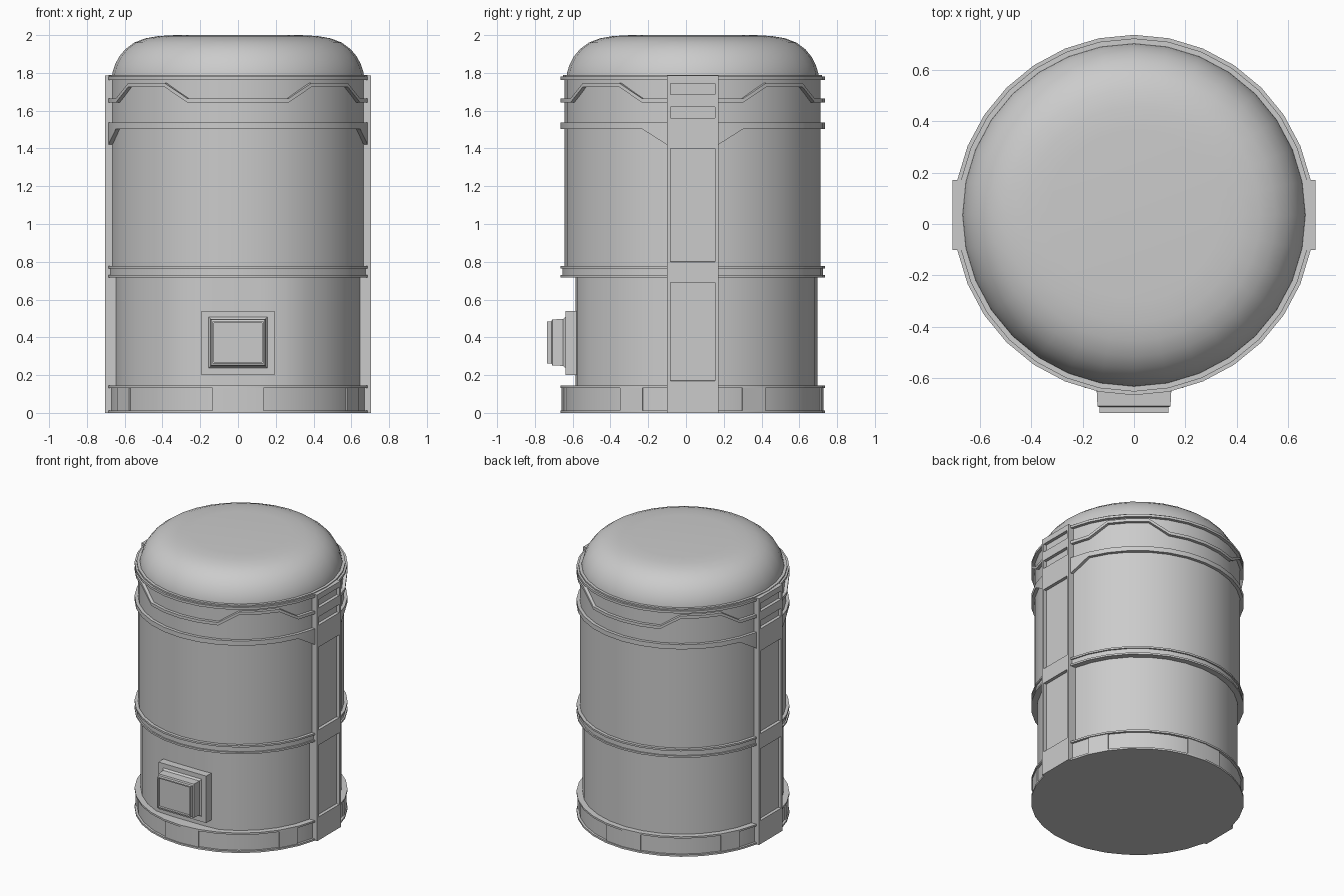
import bpy, bmesh
from math import sin, cos, pi, radians

if "Cube" in bpy.data.objects:
    bpy.data.objects.remove(bpy.data.objects["Cube"])

N = 32          # sides of the barrel
CY = 0.035      # barrel axis in y
STEP = 2 * pi / N


def finish(name, bm, mirror=False):
    bmesh.ops.recalc_face_normals(bm, faces=bm.faces[:])
    me = bpy.data.meshes.new(name)
    bm.to_mesh(me)
    bm.free()
    ob = bpy.data.objects.new(name, me)
    ob.location.y = CY
    bpy.context.collection.objects.link(ob)
    if mirror:
        ob.modifiers.new("Mirror", 'MIRROR').use_axis = (True, False, False)
    return ob


def ring_point(i, r, z):
    a = i * STEP                      # index 0 points to the front
    return (r * sin(a), -r * cos(a), z)


def lathe(name, profile, flat_y=None):
    """Solid of revolution with closed ends, optionally flattened at the front."""
    bm = bmesh.new()
    loops = [[bm.verts.new(ring_point(i, r, z)) for i in range(N)] for r, z in profile]
    for a, b in zip(loops, loops[1:]):
        for i in range(N):
            j = (i + 1) % N
            bm.faces.new((a[i], a[j], b[j], b[i]))
    bm.faces.new(loops[0])
    bm.faces.new(loops[-1])
    if flat_y is not None:
        for v in bm.verts:
            v.co.y = max(v.co.y, flat_y - CY)
    return finish(name, bm)


def band(name, heights, r_in, r_out, first=0, count=N):
    """Hoop or arc; heights(i) gives bottom and top for each side."""
    bm = bmesh.new()
    closed = count == N
    secs = []
    for i in range(first, first + count + (0 if closed else 1)):
        lo, hi = heights(i)
        secs.append([bm.verts.new(ring_point(i, r, z)) for r, z in
                     ((r_in, lo), (r_out, lo), (r_out, hi), (r_in, hi))])
    for s in range(count):
        a, b = secs[s], secs[(s + 1) % len(secs)]
        for k in range(4):
            bm.faces.new((a[k], a[(k + 1) % 4], b[(k + 1) % 4], b[k]))
    if not closed:
        bm.faces.new(secs[0])
        bm.faces.new(secs[-1])
    return finish(name, bm)


def channel(z0, z1, r_lip, r_web, lip, r_in=0.64):
    return [(r_in, z0), (r_lip, z0), (r_lip, z0 + lip), (r_web, z0 + lip),
            (r_web, z1 - lip), (r_lip, z1 - lip), (r_lip, z1), (r_in, z1)]


# barrel shell
lathe("lower_body", [(0.66, 0.10), (0.66, 0.74)], flat_y=-0.584)
lathe("upper_body", [(0.678, 0.74), (0.678, 1.775)])
lathe("dome_lid", [(0.668, 1.77), (0.665, 1.80), (0.652, 1.842), (0.63, 1.885),
                   (0.597, 1.925), (0.55, 1.96), (0.49, 1.983), (0.42, 1.995),
                   (0.33, 2.0)])

# hoops
lathe("base_ring", channel(0.0, 0.145, 0.70, 0.684, 0.013, 0.60))
lathe("middle_hoop", channel(0.717, 0.778, 0.70, 0.69, 0.013))
lathe("top_hoop", [(0.64, 1.763), (0.70, 1.763), (0.70, 1.780), (0.686, 1.780),
                   (0.686, 1.79), (0.64, 1.79)])


# trim that steps up four times around the barrel
def zigzag(i):
    z = 1.725 if i % 8 in (3, 4, 5) else 1.643
    return z, z + 0.021


band("zigzag_trim", zigzag, 0.66, 0.70)


# shoulder hoop, widening downwards beside the side columns
def shoulder(i):
    near_column = abs(i % 16 - 8) <= 1
    return (1.42 if near_column else 1.503), 1.537


band("shoulder_hoop", shoulder, 0.66, 0.70)

# raised plates on the base ring
for k, (first, count) in enumerate([(-1, 2), (5, 1), (10, 1), (15, 2), (21, 1), (26, 1)]):
    band(f"base_plate_{k + 1}", lambda i: (0.012, 0.134), 0.67, 0.693, first, count)

# side columns with recessed panels
ys = [-0.136, -0.118, 0.118, 0.136]
zs = [0.0, 0.17, 0.69, 0.80, 1.40, 1.56, 1.62, 1.685, 1.745, 1.785]
bm = bmesh.new()
grid = [[bm.verts.new((0.705, y, z)) for y in ys] for z in zs]
panels = []
for r in range(len(zs) - 1):
    for c in range(3):
        f = bm.faces.new((grid[r][c], grid[r][c + 1], grid[r + 1][c + 1], grid[r + 1][c]))
        if c == 1 and r % 2 == 1:
            panels.append(f)
rim = [e for e in bm.edges if e.is_boundary]
ext = bmesh.ops.extrude_edge_only(bm, edges=rim)["geom"]
for v in ext:
    if isinstance(v, bmesh.types.BMVert):
        v.co.x = 0.60
bmesh.ops.holes_fill(bm, edges=[e for e in bm.edges if e.is_boundary], sides=0)
bmesh.ops.inset_individual(bm, faces=panels, thickness=0.001, depth=0)
bmesh.ops.translate(bm, verts=list({v for f in panels for v in f.verts}), vec=(-0.022, 0, 0))
finish("side_columns", bm, mirror=True)


# front box: nested rectangles running outwards, then recessed
def stacked_box(name, steps):
    bm = bmesh.new()
    loops = [[bm.verts.new((sx * hx, y - CY, zc + sz * hz))
              for sx, sz in ((-1, -1), (1, -1), (1, 1), (-1, 1))]
             for y, hx, hz, zc in steps]
    for a, b in zip(loops, loops[1:]):
        for k in range(4):
            bm.faces.new((a[k], a[(k + 1) % 4], b[(k + 1) % 4], b[k]))
    bm.faces.new(loops[0])
    bm.faces.new(loops[-1])
    return finish(name, bm)


stacked_box("front_box", [
    (-0.56, 0.192, 0.17, 0.37), (-0.638, 0.192, 0.17, 0.37),
    (-0.638, 0.155, 0.135, 0.373), (-0.65, 0.145, 0.124, 0.373),
    (-0.708, 0.142, 0.122, 0.373), (-0.712, 0.134, 0.112, 0.373),
    (-0.735, 0.134, 0.112, 0.373), (-0.735, 0.126, 0.104, 0.373),
    (-0.718, 0.126, 0.104, 0.373)])

# smooth the round sides, keep the edges sharp
bpy.ops.object.select_all(action='SELECT')
bpy.context.view_layer.objects.active = bpy.data.objects["upper_body"]
bpy.ops.object.shade_smooth_by_angle(angle=radians(25))
